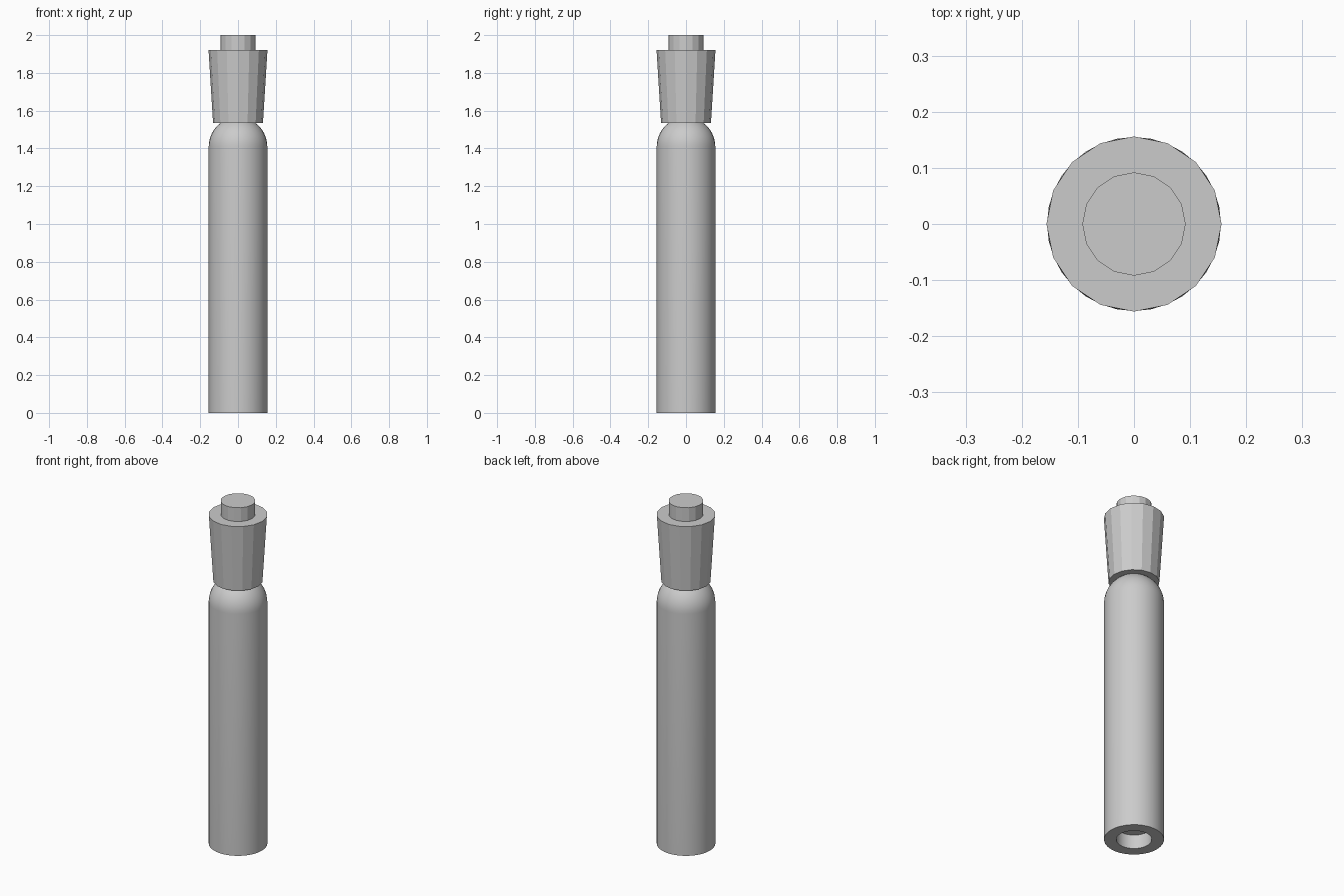
import bpy, bmesh, math

if "Cube" in bpy.data.objects:
    bpy.data.objects.remove(bpy.data.objects["Cube"])


def lathe(name, profile, sides, smooth=False):
    """Revolve (radius, z) points around z and close both ends."""
    bm = bmesh.new()
    rings = []
    for r, z in profile:
        rings.append([bm.verts.new((r * math.cos(2 * math.pi * i / sides),
                                    r * math.sin(2 * math.pi * i / sides), z))
                      for i in range(sides)])
    for a, b in zip(rings, rings[1:]):
        for i in range(sides):
            j = (i + 1) % sides
            bm.faces.new((a[i], a[j], b[j], b[i]))
    bm.faces.new(rings[0][::-1])
    bm.faces.new(rings[-1])
    bmesh.ops.recalc_face_normals(bm, faces=bm.faces[:])
    mesh = bpy.data.meshes.new(name)
    bm.to_mesh(mesh)
    bm.free()
    obj = bpy.data.objects.new(name, mesh)
    bpy.context.collection.objects.link(obj)
    if smooth:
        bpy.ops.object.select_all(action='DESELECT')
        obj.select_set(True)
        bpy.context.view_layer.objects.active = obj
        bpy.ops.object.shade_smooth_by_angle(angle=math.radians(35))
    return obj


R = 0.155        # body radius
PLUG = 0.092     # plug and socket radius
SHOULDER = 1.41  # where the dome starts
COLLAR = 1.535   # underside of the cap

# Body: socket in the base, straight tube, spherical shoulder
top_angle = math.asin((COLLAR - SHOULDER) / R)
body = [(PLUG, 0.08), (PLUG, 0.0), (R, 0.0)]
for k in range(9):
    a = top_angle * k / 8
    body.append((R * math.cos(a), SHOULDER + R * math.sin(a)))
lathe("body", body, 32, smooth=True)

# Cap: faceted flaring collar with a plug on top
lathe("cap", [(0.132, COLLAR), (0.156, 1.92), (PLUG, 1.92), (PLUG, 2.0)], 16)
